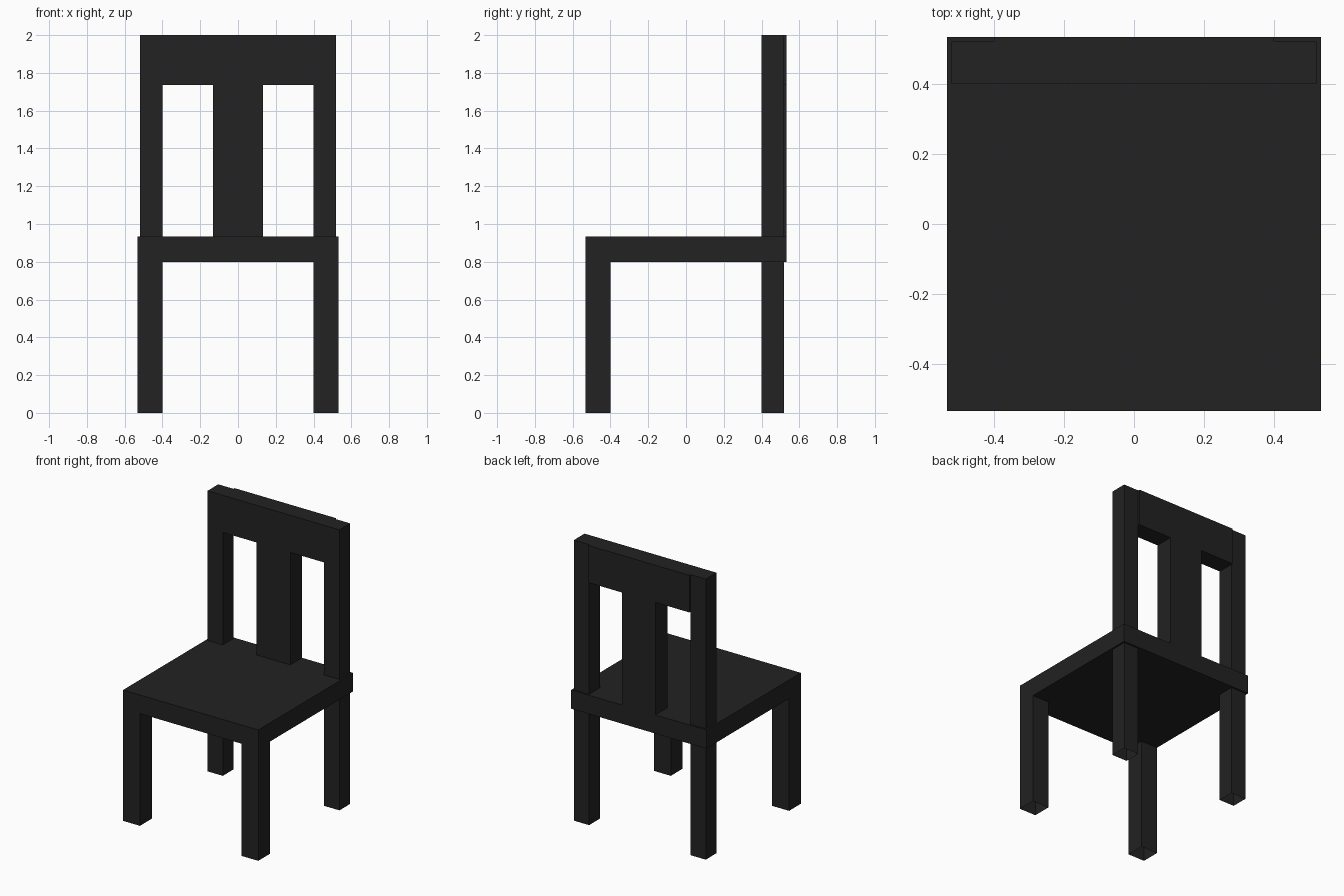
import bpy, bmesh

if "Cube" in bpy.data.objects:
    bpy.data.objects.remove(bpy.data.objects["Cube"])

black = bpy.data.materials.new("matte black")
black.diffuse_color = (0.016, 0.016, 0.016, 1)
black.use_nodes = True
black.node_tree.nodes["Principled BSDF"].inputs["Base Color"].default_value = black.diffuse_color


def box(name, x, y, z, open_bottom=False):
    """Axis-aligned box from (min, max) ranges."""
    bm = bmesh.new()
    bmesh.ops.create_cube(bm, size=1)
    for v in bm.verts:
        v.co = [r[0] if c < 0 else r[1] for c, r in zip(v.co, (x, y, z))]
    if open_bottom:
        bm.normal_update()
        low = [f for f in bm.faces if f.normal.z < -0.5]
        bmesh.ops.delete(bm, geom=low, context='FACES_ONLY')
    mesh = bpy.data.meshes.new(name)
    bm.to_mesh(mesh)
    bm.free()
    mesh.materials.append(black)
    obj = bpy.data.objects.new(name, mesh)
    bpy.context.collection.objects.link(obj)


H = 0.533      # half width of the seat
P = 0.52       # outer side of the slimmer back posts
IN = 0.4       # inner side of all legs
SEAT_LOW, SEAT_TOP, RAIL_LOW, TOP = 0.8, 0.933, 1.735, 2.0

# Seat
box("seat", (-H, H), (-H, H), (SEAT_LOW, SEAT_TOP))

# Legs (hollow ends at the floor) and back posts
for side, s in (("left", -1), ("right", 1)):
    outer = sorted((s * IN, s * H))
    slim = sorted((s * IN, s * P))
    box(f"front_leg_{side}", outer, (-H, -IN), (0, SEAT_LOW), True)
    box(f"back_leg_{side}", slim, (IN, P), (0, SEAT_LOW), True)
    box(f"back_post_{side}", slim, (IN, P), (SEAT_TOP, TOP))

# Backrest: top rail and centre slat
box("top_rail", (-IN, IN), (IN, H), (RAIL_LOW, TOP))
box("centre_slat", (-0.133, 0.133), (IN, H), (SEAT_TOP, RAIL_LOW))
